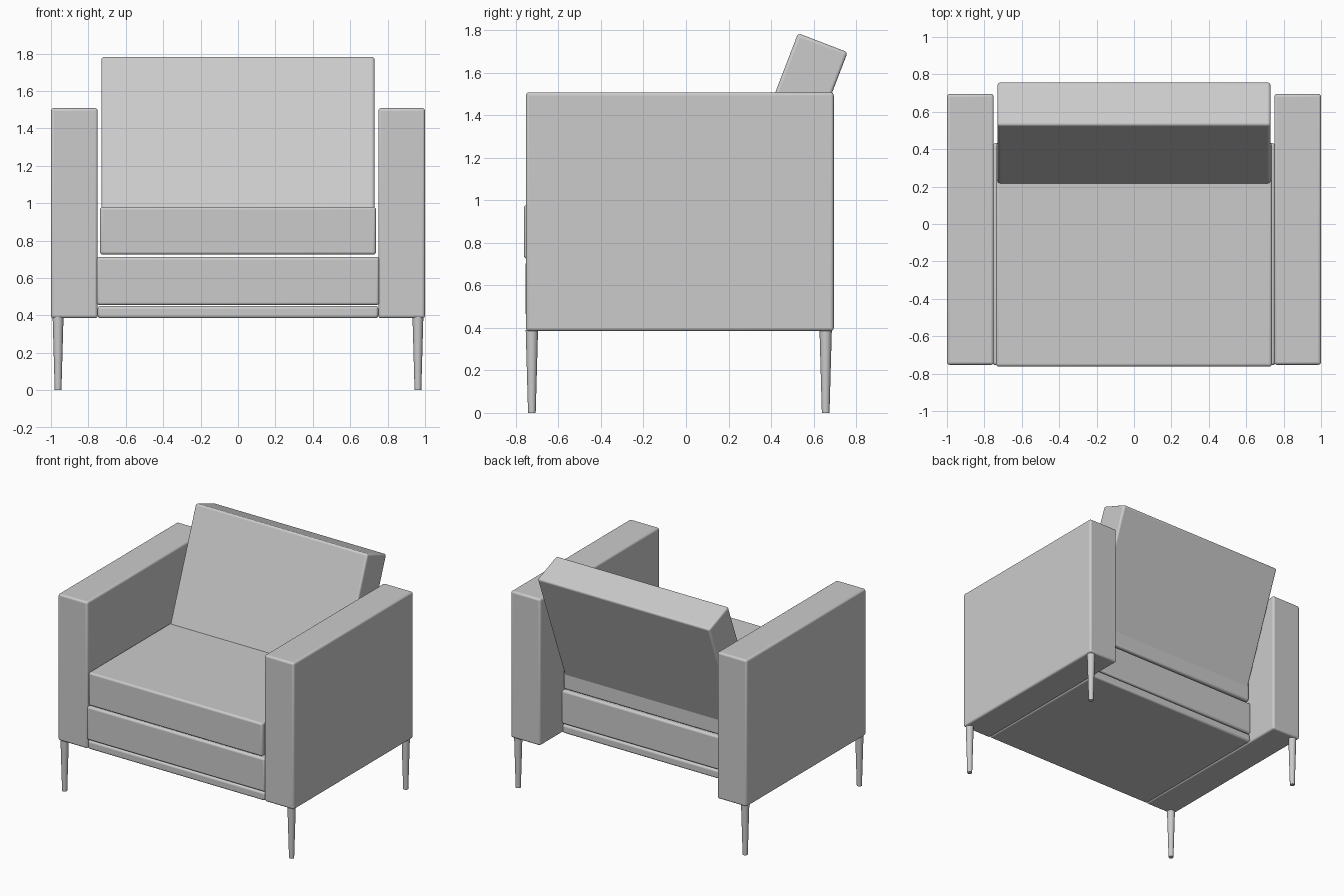
import bpy, math
from mathutils import Vector

if "Cube" in bpy.data.objects:
    bpy.data.objects.remove(bpy.data.objects["Cube"])


def finish(ob):
    bpy.ops.object.select_all(action='DESELECT')
    ob.select_set(True)
    bpy.context.view_layer.objects.active = ob
    bpy.ops.object.shade_smooth_by_angle(angle=math.radians(40))


def rounded_box(name, lo, hi, bevel=0.015):
    lo, hi = Vector(lo), Vector(hi)
    bpy.ops.mesh.primitive_cube_add(size=1, location=(lo + hi) / 2)
    ob = bpy.context.object
    ob.name = name
    ob.scale = hi - lo
    bpy.ops.object.transform_apply(location=False, rotation=False, scale=True)
    mod = ob.modifiers.new("soft_edges", 'BEVEL')
    mod.width = bevel
    mod.segments = 4
    finish(ob)
    return ob


# Arms and tapered legs, both sides
for sx, side in ((-1, "left"), (1, "right")):
    xs = sorted((sx * 0.75, sx * 1.0))
    rounded_box(side + "_arm", (xs[0], -0.753, 0.385), (xs[1], 0.695, 1.508))
    for y, end in ((-0.725, "front"), (0.657, "rear")):
        bpy.ops.mesh.primitive_cone_add(vertices=32, radius1=0.018, radius2=0.029,
                                        depth=0.39, location=(sx * 0.962, y, 0.195))
        leg = bpy.context.object
        leg.name = f"{end}_{side}_leg"
        finish(leg)

# Base rail, seat frame and seat cushion stacked between the arms
rounded_box("base_rail", (-0.75, -0.75, 0.385), (0.75, 0.43, 0.45))
rounded_box("seat_frame", (-0.755, -0.755, 0.455), (0.755, 0.432, 0.712))
rounded_box("seat_cushion", (-0.738, -0.762, 0.725), (0.738, 0.432, 0.98))

# Back cushion, leaning back, its lower end sunk into the seat cushion
tilt = math.radians(21)
length, thick = 1.0, 0.25
up = Vector((0, math.sin(tilt), math.cos(tilt)))
back_dir = Vector((0, math.cos(tilt), -math.sin(tilt)))
back = rounded_box("back_cushion", (-0.73, -thick / 2, -length / 2),
                   (0.73, thick / 2, length / 2))
back.location = Vector((0, 0.527, 1.786)) - up * length / 2 + back_dir * thick / 2
back.rotation_euler.x = -tilt
